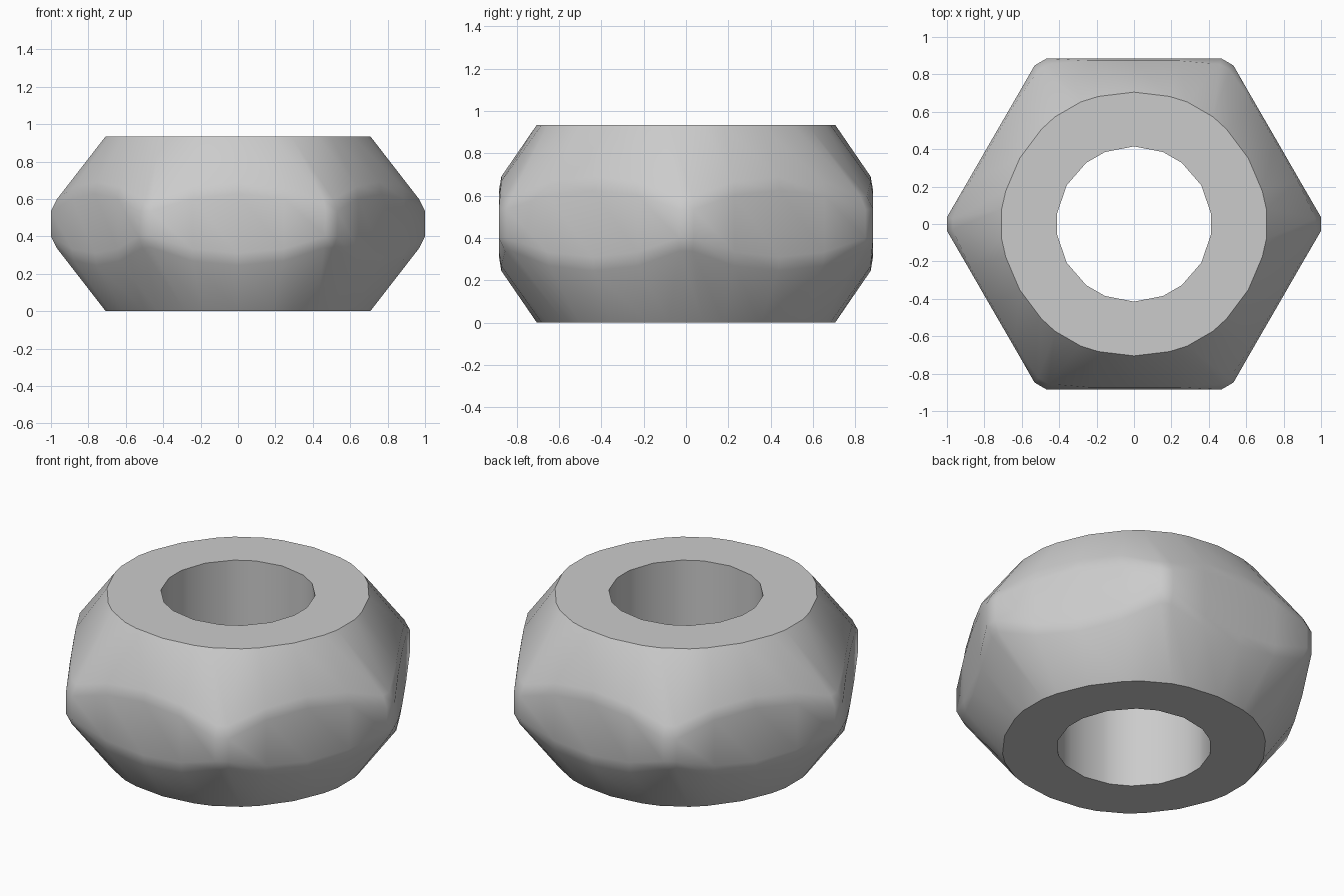
import bpy, bmesh
from math import radians, sin, cos

if "Cube" in bpy.data.objects:
    bpy.data.objects.remove(bpy.data.objects["Cube"])

HEIGHT = 0.935

# Half of one hex side per ring: (degrees from side centre, radius, z)
bore_top = [(0, 0.415, HEIGHT), (15.5, 0.4087, HEIGHT), (22, 0.415, HEIGHT)]
rim_top = [(0, 0.705, HEIGHT), (15.5, 0.708, HEIGHT), (23.5, 0.712, HEIGHT)]
arc_top = [(0, 0.873, 0.69), (15.5, 0.906, 0.667), (28.2, 0.97, 0.597)]
flat_top = [(0, 0.884, 0.625), (15.5, 0.917, 0.602), (27.9, 1.0006, 0.535)]


def flip(ring):
    return [(a, r, HEIGHT - z) for a, r, z in ring]


# Closed profile: down the outside, back up through the bore
upper = [bore_top, rim_top, arc_top, flat_top]
profile = upper + [flip(r) for r in reversed(upper)]

bm = bmesh.new()
rings = []
for ring in profile:
    full = [(-a, r, z) for a, r, z in reversed(ring[1:])] + ring
    verts = []
    for side in range(6):
        for a, r, z in full:
            t = radians(30 + side * 60 + a)
            verts.append(bm.verts.new((r * cos(t), r * sin(t), z)))
    rings.append(verts)

# Skin neighbouring rings
for i, ra in enumerate(rings):
    rb = rings[(i + 1) % len(rings)]
    n = len(ra)
    for j in range(n):
        k = (j + 1) % n
        bm.faces.new((ra[j], rb[j], rb[k], ra[k]))
bmesh.ops.recalc_face_normals(bm, faces=bm.faces)

mesh = bpy.data.meshes.new("hex_nut")
bm.to_mesh(mesh)
bm.free()
nut = bpy.data.objects.new("hex_nut", mesh)
bpy.context.collection.objects.link(nut)

# Smooth chamfers, sharp end rims
bpy.context.view_layer.objects.active = nut
nut.select_set(True)
bpy.ops.object.shade_smooth_by_angle(angle=radians(40))
